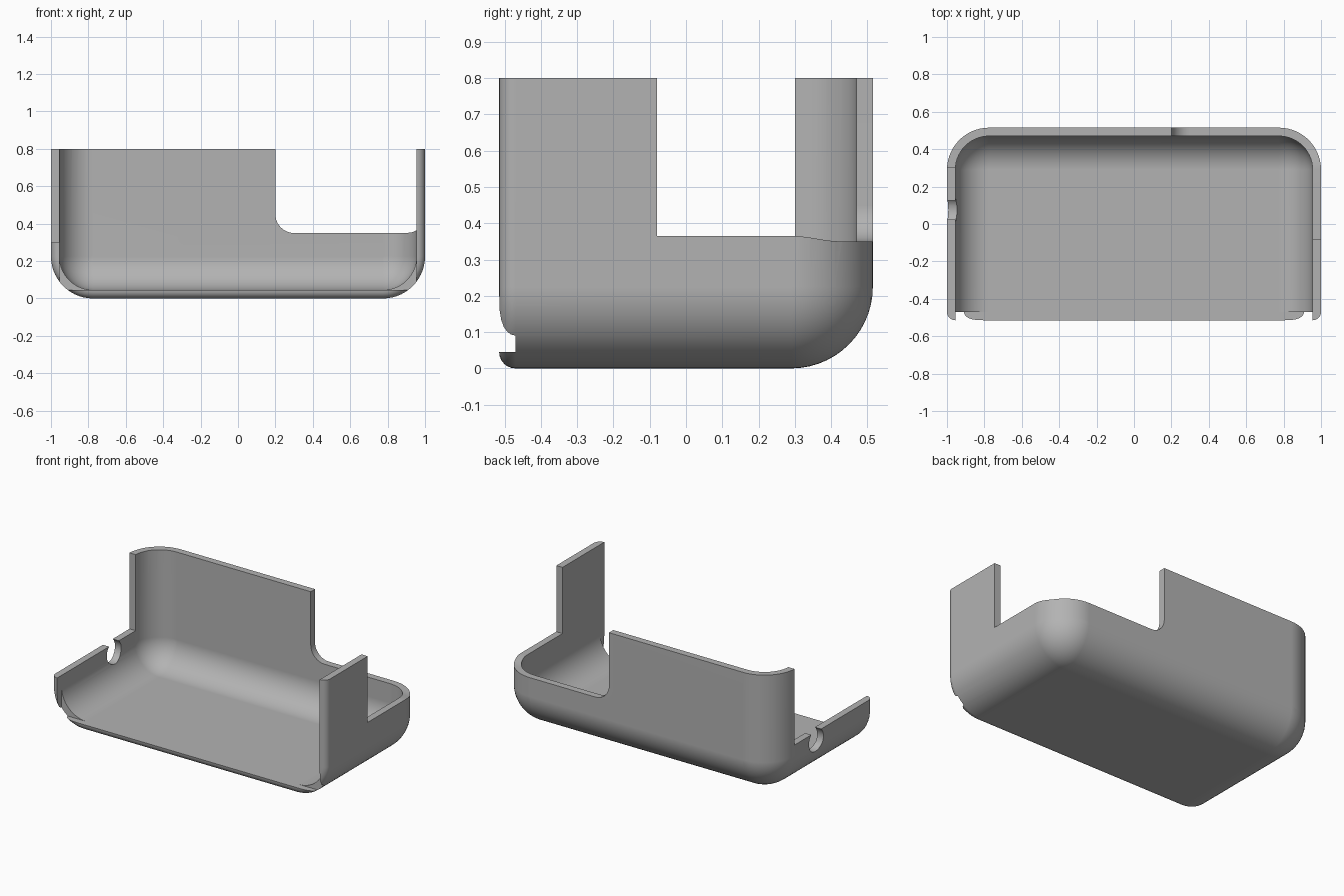
import bpy, bmesh
from math import sin, cos, pi, radians

cube = bpy.data.objects.get("Cube")
if cube:
    bpy.data.objects.remove(cube, do_unlink=True)

R = 0.225        # big outer rounding
T = 0.045        # wall thickness
FRONT, BACK, TOP = -0.515, 0.515, 0.8
STEPS = 14

grey = bpy.data.materials.new("plain grey")
grey.use_nodes = True
colour = (0.45, 0.45, 0.45, 1)
grey.diffuse_color = colour
grey.node_tree.nodes["Principled BSDF"].inputs["Base Color"].default_value = colour


def finish(bm, name):
    bmesh.ops.remove_doubles(bm, verts=bm.verts, dist=1e-5)
    bmesh.ops.recalc_face_normals(bm, faces=bm.faces)
    mesh = bpy.data.meshes.new(name)
    bm.to_mesh(mesh)
    bm.free()
    obj = bpy.data.objects.new(name, mesh)
    bpy.context.collection.objects.link(obj)
    return obj


def loft(name, rings):
    """Skin a list of closed rings and cap both ends."""
    bm = bmesh.new()
    rows = [[bm.verts.new(p) for p in ring] for ring in rings]
    n = len(rows[0])
    for a, b in zip(rows, rows[1:]):
        for i in range(n):
            j = (i + 1) % n
            bm.faces.new((a[i], a[j], b[j], b[i]))
    bm.faces.new(rows[0])
    bm.faces.new(rows[-1])
    return finish(bm, name)


def tub_ring(y, inset, top):
    """U-shaped section with rounded bottom corners, shrunk by inset."""
    r, c = R - inset, 1 - R
    arc = [(r * sin(a), r * cos(a)) for a in (pi / 2 * i / STEPS for i in range(STEPS + 1))]
    right = [(c + s, y, R - k) for s, k in arc]
    left = [(-x, y, z) for x, y, z in reversed(right)]
    return left + [(-c, y, R - r)] + right + [(c + r, y, top), (-c - r, y, top)]


def back_rings(inset, top):
    """Sections that round the tub off towards the back."""
    r = R - inset
    return [tub_ring(BACK - R + r * sin(a), R - r * cos(a), top)
            for a in (pi / 2 * i / STEPS for i in range(STEPS + 1))]


def prism_y(name, outline, y0, y1):
    return loft(name, [[(x, y, z) for x, z in outline] for y in (y0, y1)])


def prism_x(name, outline, x0, x1):
    return loft(name, [[(x, y, z) for y, z in outline] for x in (x0, x1)])


# Outer body with a small front rounding and a large back rounding
front = [tub_ring(FRONT + T * (1 - cos(a)), T * (1 - sin(a)), TOP)
         for a in (pi / 2 * i / 6 for i in range(7))]
shell = loft("shell", front + back_rings(0, TOP))
shell.data.materials.append(grey)

cutters = []

# Rounded inner cavity and the open front
cutters.append(loft("cavity_cutter",
                    [tub_ring(FRONT + T, T, 1)] + back_rings(T, 1)))
w = 1 - T
cutters.append(prism_y("front_opening_cutter",
                       [(-w, T), (w, T), (w, 1), (-w, 1)], -0.7, FRONT + T))

# Back cut-out with a rounded inside corner
fillet = [(0.3 - 0.1 * cos(a), 0.45 - 0.1 * sin(a))
          for a in (pi / 2 * i / 10 for i in range(11))]
cutters.append(prism_y("back_cutter",
                       [(0.2, 1)] + fillet + [(0.75, 0.35), (0.75, 1)], 0.4, 0.7))

# Left side cut-out, easing down to the height of the back rim
ease = [(0.29 + 0.14 * t, 0.3575 + 0.0075 * cos(pi * t)) for t in (i / 8 for i in range(9))]
cutters.append(prism_x("left_side_cutter",
                       [(-0.08, 1), (-0.08, 0.365)] + ease + [(0.7, 0.35), (0.7, 1)], 0.7, 1.2))

# Right side cut-out and its round cable notch
cutters.append(prism_x("right_side_cutter",
                       [(-0.7, 0.3), (0.3, 0.3), (0.3, 1), (-0.7, 1)], -1.2, -0.7))
notch = [(0.075 + 0.075 * cos(a), 0.245 + 0.075 * sin(a))
         for a in (2 * pi * i / 32 for i in range(32))]
cutters.append(prism_x("notch_cutter", notch, -1.2, -0.85))

# Carve the shell
bpy.ops.object.select_all(action='DESELECT')
bpy.context.view_layer.objects.active = shell
shell.select_set(True)
for cutter in cutters:
    mod = shell.modifiers.new(cutter.name, 'BOOLEAN')
    mod.operation = 'DIFFERENCE'
    mod.solver = 'EXACT'
    mod.object = cutter
    bpy.ops.object.modifier_apply(modifier=mod.name)
    bpy.data.objects.remove(cutter, do_unlink=True)

# Smooth rounded areas, crisp cut edges
bpy.ops.object.shade_smooth_by_angle(angle=radians(30))
weighted = shell.modifiers.new("weighted_normals", 'WEIGHTED_NORMAL')
weighted.keep_sharp = True
